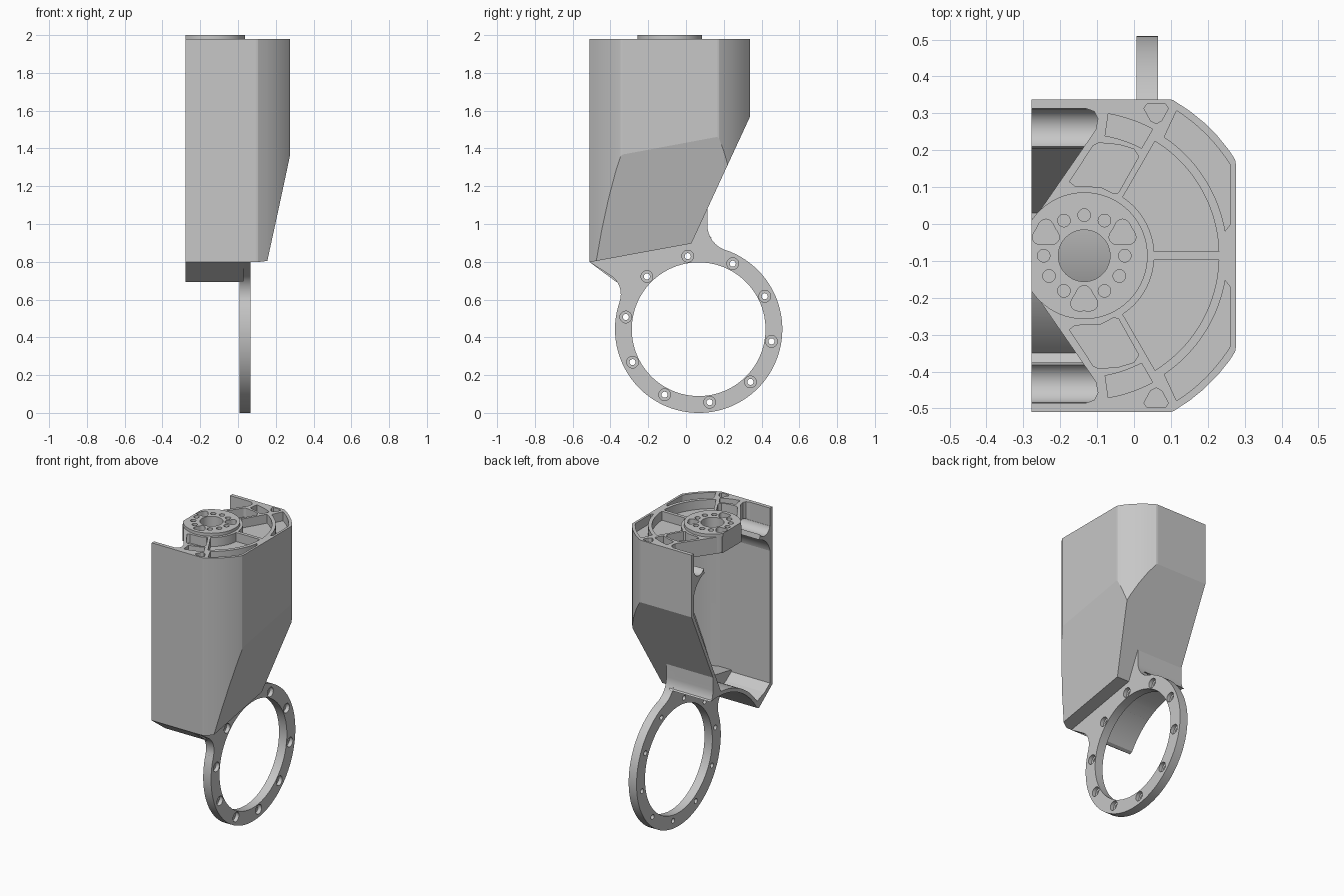
import bpy, bmesh
from math import radians, sin, cos, pi
from mathutils import Vector

cube = bpy.data.objects.get("Cube")
if cube:
    bpy.data.objects.remove(cube)

grey = bpy.data.materials.new("machined_grey")
grey.use_nodes = True
grey.diffuse_color = (0.57, 0.57, 0.57, 1)
grey.node_tree.nodes["Principled BSDF"].inputs["Base Color"].default_value = (0.57, 0.57, 0.57, 1)

HUB = (-0.135, -0.086)      # hub axis in plan (x, y)
RING = (0.067, 0.443)       # ring centre in side profile (y, z)
LEFT, TOP = -0.278, 1.98


def make(name, bm):
    bmesh.ops.recalc_face_normals(bm, faces=bm.faces)
    me = bpy.data.meshes.new(name)
    bm.to_mesh(me)
    bm.free()
    me.materials.append(grey)
    ob = bpy.data.objects.new(name, me)
    bpy.context.scene.collection.objects.link(ob)
    return ob


def prism(bm, pts, lo, hi, axis="z"):
    """Extrude a 2D outline: (x, y) along z, or (y, z) along x."""
    place = (lambda p, h: (p[0], p[1], h)) if axis == "z" else (lambda p, h: (h, p[0], p[1]))
    a = [bm.verts.new(place(p, lo)) for p in pts]
    b = [bm.verts.new(place(p, hi)) for p in pts]
    bm.faces.new(a)
    bm.faces.new(b)
    for i in range(len(pts)):
        j = (i + 1) % len(pts)
        bm.faces.new((a[i], a[j], b[j], b[i]))


def polar(c, r, deg):
    return (c[0] + r * cos(radians(deg)), c[1] + r * sin(radians(deg)))


def arc(c, r, a0, a1, n=24):
    return [polar(c, r, a0 + (a1 - a0) * i / n) for i in range(n + 1)]


def circle(c, r, n=36):
    return arc(c, r, 0, 360, n)[:-1]


def sector(r0, r1, a0, a1, half=0.011):
    """Pocket between two radii, leaving constant-width ribs at its ends."""
    d0, d1 = half / r0 * 180 / pi, half / r1 * 180 / pi
    return arc(HUB, r0, a0 + d0, a1 - d0) + arc(HUB, r1, a1 - d1, a0 + d1)


def flip(pts):
    return [(x, 2 * HUB[1] - y) for x, y in pts]


def cut(ob, outlines, lo, hi, axis="z"):
    bm = bmesh.new()
    for pts in outlines:
        prism(bm, pts, lo, hi, axis)
    subtract(ob, make("cutter", bm))


def subtract(ob, cutter):
    mod = ob.modifiers.new("cut", "BOOLEAN")
    mod.operation, mod.solver, mod.object = "DIFFERENCE", "EXACT", cutter
    dg = bpy.context.evaluated_depsgraph_get()
    dg.update()
    me = bpy.data.meshes.new_from_object(ob.evaluated_get(dg))
    ob.modifiers.clear()
    ob.data = me
    bpy.data.objects.remove(cutter)


def slice_off(bm, point, normal):
    geom = bm.verts[:] + bm.edges[:] + bm.faces[:]
    bmesh.ops.bisect_plane(bm, geom=geom, plane_co=point, plane_no=normal, clear_outer=True)
    bmesh.ops.holes_fill(bm, edges=bm.edges[:], sides=0)


# Housing planes: front, back, side, bottom, back slope, side slope
PLANES = [((0, -0.51, 0), (0, -1, 0)), ((0, 0.338, 0), (0, 1, 0)),
          ((0.276, 0, 0), (1, 0, 0)), ((0, 0.03, 0.897), (0, 0.183, -1)),
          ((0, 0.03, 0.9), (0, 0.66, -0.305)),
          ((0.276, -0.35, 1.365), (1, 0.042, -0.225))]
# Corners bowed around the hub axis, with softened ends
corner = [(a, 0.485) for a in range(33, 60, 6)]
for vx, vy, mid in ((0.24, 0.424, 75), (0.411, 0.26, 16)):
    for a in (mid - 10, mid, mid + 10):
        t = radians(a)
        soft = 0.06 * (1 - cos(radians(a - mid)) / cos(radians(15)))
        corner.append((a, vx * cos(t) + vy * sin(t) + soft))
for a, d in corner:
    for s in (1, -1):
        PLANES.append(((*polar(HUB, d, s * a), 0), (cos(radians(a)), s * sin(radians(a)), 0)))


def housing_solid(name, inset, x0, top):
    bm = bmesh.new()
    prism(bm, [(x0, -1), (1, -1), (1, 1), (x0, 1)], 0.3, top)
    for p, n in PLANES:
        n = Vector(n).normalized()
        slice_off(bm, Vector(p) - n * inset, n)
    return make(name, bm)


# Housing: open-sided shell with a ribbed top deck
floor_top = arc(RING, 0.515, 94, 144) + [(-0.43, 0.775), (-0.486, 0.815)]
housing = housing_solid("housing", 0, LEFT, TOP)
subtract(housing, housing_solid("cavity", 0.024, -0.5, 1.87))
cut(housing, [circle(RING, 0.49, 96)], -0.5, 0.007, "x")
cut(housing, [floor_top + [(-0.486, 1.0), (0.03, 1.0)]], -0.5, 0.007, "x")

# Side openings of the deck, either side of the hub
opening = [(-0.5, 0.313), (-0.13, 0.313), (-0.108, 0.305), (-0.098, 0.285),
           (-0.104, 0.255), (-0.27, 0.015), (-0.5, 0.015)]
cut(housing, [opening, flip(opening)], 1.7, 2.1)

# Ribbed pockets in the deck
half = [sector(0.19, 0.365, 0, 60),
        sector(0.33, 0.39, 60, 82),
        arc(HUB, 0.388, 10, 56) + arc(HUB, 0.466, 57.5, 32) + [(0.262, 0.0)],
        [(-0.175, 0.115), (-0.11, 0.213), (-0.095, 0.22), (-0.04, 0.215), (0.0, 0.203),
         (0.013, 0.183), (-0.042, 0.085), (-0.055, 0.082), (-0.09, 0.1), (-0.16, 0.103)],
        [(0.027, 0.313), (0.035, 0.325), (0.085, 0.325), (0.093, 0.313),
         (0.075, 0.28), (0.06, 0.272), (0.045, 0.28)]]
cut(housing, half + [flip(p) for p in half], 1.92, 2.1)
cut(housing, [circle(HUB, 0.165, 64)], 1.9, 2.1)
cut(housing, [circle(HUB, 0.07, 48)], 1.5, 2.1)

# Grooved ledges below the side openings
ledge = (arc((-0.335, 1.66), 0.155, 105, 172, 12) + [(-0.495, 1.68), (-0.495, 1.86)]
         + arc((-0.43, 1.87), 0.055, 190, 330))
bm = bmesh.new()
prism(bm, ledge, LEFT, 0.1, "x")
prism(bm, [(2 * HUB[1] - y, z) for y, z in ledge], LEFT, 0.1, "x")
ledges = make("inner_ledges", bm)

# Hub: round boss with a chamfered rim, trimmed at the open side
bm = bmesh.new()
prism(bm, circle(HUB, 0.172, 64), 1.88, 2.0)
rim = [e for e in bm.edges if all(v.co.z > 1.99 for v in e.verts)]
bmesh.ops.bevel(bm, geom=rim, offset=0.008, segments=2, affect="EDGES", profile=0.5)
slice_off(bm, (LEFT, 0, 0), (-1, 0, 0))
hub = make("hub", bm)
cut(hub, [circle(HUB, 0.07, 48)], 1.8, 2.1)
lobes = []
for a in (30, 150, 270):
    c = polar(HUB, 0.12, a)
    lobes.append([polar(c, 0.034 - 0.005 * cos(radians(3 * (t - a))), t) for t in range(0, 360, 6)])
cut(hub, lobes, 1.93, 2.1)
screws = [polar(HUB, 0.11, a) for a in (0, 60, 90, 120, 180, 210, 240, 300, 330)]
cut(hub, [circle(c, 0.017) for c in screws], 1.96, 2.1)

# Fillets between ring and housing, front and back
BACK = (0.253, 0.995)
web_back = [(0.03, 0.91), (0.113, 1.08)] + arc(BACK, 0.14, 180, 251, 12)
web_front = arc((-0.464, 0.628), 0.1187, -19.5, 57, 12)

# Curved floor under the open bay, flared at the back
bm = bmesh.new()
prism(bm, [(-0.51, 0.798), (-0.369, 0.693)] + arc(RING, 0.49, 148, 81.5)
      + arc(BACK, 0.14, 206, 180, 6) + [(0.113, 1.08), (0.03, 0.96)] + floor_top
      + [(-0.5, 0.83)], LEFT, 0.03, "x")
floor = make("curved_floor", bm)

# Mounting ring with its filleted web into the housing
bm = bmesh.new()
prism(bm, web_back + arc(RING, 0.443, 70, -199, 96) + web_front + [(-0.51, 0.798)],
      0.007, 0.065, "x")
ring = make("mounting_ring", bm)
cut(ring, [circle(RING, 0.354, 96)], -0.1, 0.2, "x")
holes = [polar(RING, 0.391, 98.5 + 36 * i) for i in range(10)]
cut(ring, [circle(c, 0.016) for c in holes], -0.1, 0.2, "x")
cut(ring, [circle(c, 0.031) for c in holes], 0.04, 0.2, "x")

# Smooth the round surfaces, keep edges crisp and flats flat
for ob in (housing, ledges, hub, floor, ring):
    bpy.ops.object.select_all(action="DESELECT")
    ob.select_set(True)
    bpy.context.view_layer.objects.active = ob
    bpy.ops.object.shade_smooth_by_angle(angle=radians(12))
    ob.modifiers.new("flat_faces", "WEIGHTED_NORMAL").keep_sharp = True
